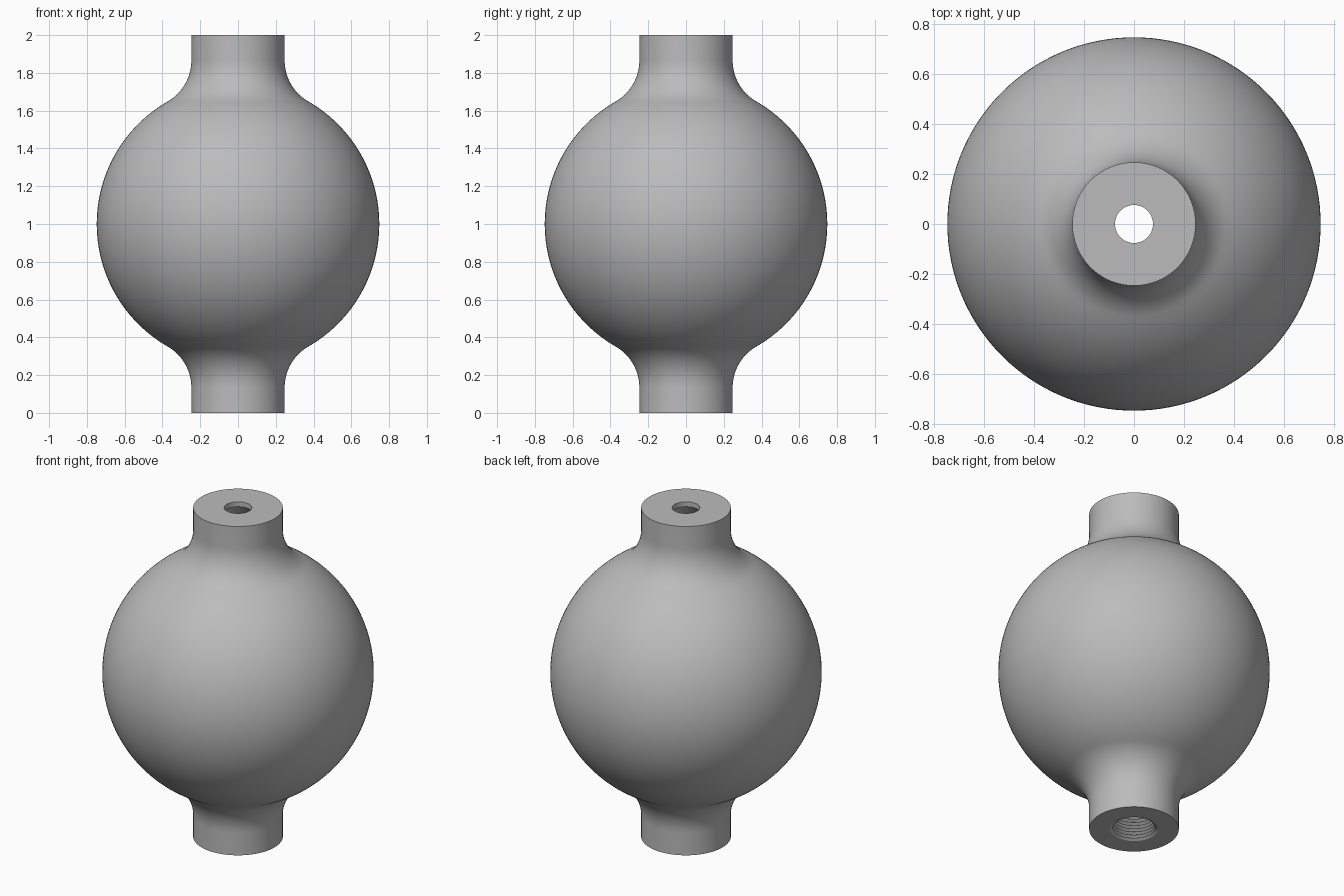
import bpy
import bmesh
from math import sin, cos, pi, sqrt, atan2, tau

if "Cube" in bpy.data.objects:
    bpy.data.objects.remove(bpy.data.objects["Cube"], do_unlink=True)

SEGMENTS = 128
BALL, NECK, FILLET = 0.748, 0.247, 0.25   # outer radii
CAVITY, PORT, HOLE = 0.64, 0.132, 0.076   # inner radii


def arc(cx, cz, radius, start, end, steps):
    """Points (r, z) along an arc."""
    angles = [start + (end - start) * i / steps for i in range(steps + 1)]
    return [(cx + radius * cos(a), cz + radius * sin(a)) for a in angles]


def material(name, colour):
    mat = bpy.data.materials.new(name)
    mat.use_nodes = True
    mat.diffuse_color = colour
    mat.node_tree.nodes["Principled BSDF"].inputs["Base Color"].default_value = colour
    return mat


def lathe(name, profile, mat):
    """Revolve a closed (r, z) profile about the z axis."""
    bm = bmesh.new()
    verts = [bm.verts.new((r, 0, z)) for r, z in profile]
    edges = [bm.edges.new((a, b)) for a, b in zip(verts, verts[1:] + verts[:1])]
    bmesh.ops.spin(bm, geom=verts + edges, axis=(0, 0, 1), cent=(0, 0, 0),
                   angle=tau, steps=SEGMENTS, use_merge=True)
    bmesh.ops.remove_doubles(bm, verts=bm.verts, dist=0.00005)
    bmesh.ops.recalc_face_normals(bm, faces=bm.faces)
    mesh = bpy.data.meshes.new(name)
    bm.to_mesh(mesh)
    bm.free()
    obj = bpy.data.objects.new(name, mesh)
    bpy.context.collection.objects.link(obj)
    mesh.materials.append(mat)
    bpy.ops.object.select_all(action="DESELECT")
    obj.select_set(True)
    bpy.context.view_layer.objects.active = obj
    bpy.ops.object.shade_smooth_by_angle(angle=pi / 6)
    return obj


# Outer wall: neck, fillet and upper half of the ball, then mirrored below
fillet_r = NECK + FILLET
fillet_z = sqrt((BALL + FILLET) ** 2 - fillet_r ** 2)
tangent = atan2(fillet_z, fillet_r)
upper = [(NECK, 1.0)]
upper += arc(fillet_r, fillet_z, FILLET, pi, pi + tangent, 16)
upper += arc(0, 0, BALL, tangent, 0, 32)[1:]
outer = [(r, 1 + z) for r, z in upper] + [(r, 1 - z) for r, z in upper[-2::-1]]

# Threaded lower port
pitch, turns = 0.02, 14
thread = []
for i in range(turns):
    thread += [(PORT, i * pitch), (PORT - 0.016, (i + 0.5) * pitch)]
thread.append((PORT, turns * pitch))

# Hollow inside, ending in the small upper hole with a thin lip
edge = atan2(sqrt(CAVITY ** 2 - PORT ** 2), PORT)
inner = arc(0, 1, CAVITY, -edge, edge, 40)
inner += [(PORT, 1.9), (HOLE, 1.97), (HOLE, 2.0)]

steel = material("grey metal", (0.5, 0.5, 0.5, 1))
lathe("vessel_body", outer + thread + inner, steel)
